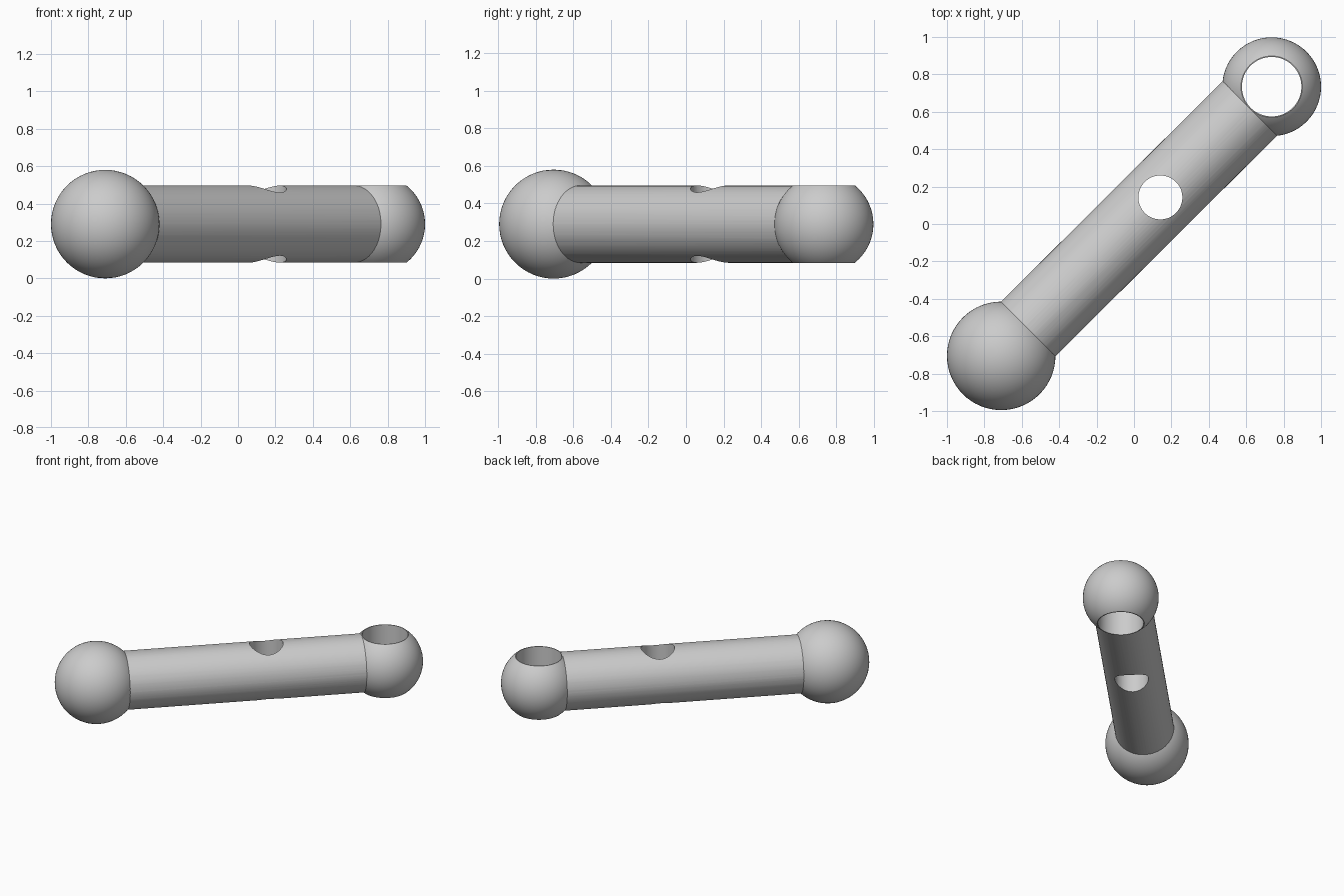
import bpy, bmesh
from mathutils import Vector

cube = bpy.data.objects.get("Cube")
if cube:
    bpy.data.objects.remove(cube, do_unlink=True)

grey = bpy.data.materials.new("plain grey")
grey.use_nodes = True
colour = (0.6, 0.6, 0.6, 1)
grey.diffuse_color = colour
grey.node_tree.nodes["Principled BSDF"].inputs["Base Color"].default_value = colour

BALL = Vector((-0.71, -0.705, 0.29))
RING = Vector((0.736, 0.734, 0.29))
HOLE = Vector((0.141, 0.142, 0.29))
BALL_R, RING_R, BAR_R = 0.29, 0.264, 0.206


def finish(bm, name):
    mesh = bpy.data.meshes.new(name)
    bmesh.ops.recalc_face_normals(bm, faces=bm.faces)
    bm.to_mesh(mesh)
    bm.free()
    mesh.materials.append(grey)
    ob = bpy.data.objects.new(name, mesh)
    bpy.context.collection.objects.link(ob)
    return ob


def sphere(name, centre, radius, flat=None):
    """Sphere, optionally sliced flat above and below its centre."""
    bm = bmesh.new()
    bmesh.ops.create_uvsphere(bm, u_segments=64, v_segments=32, radius=radius)
    if flat:
        for side in (1, -1):
            cut = bmesh.ops.bisect_plane(
                bm, geom=bm.verts[:] + bm.edges[:] + bm.faces[:],
                plane_co=(0, 0, side * flat), plane_no=(0, 0, side), clear_outer=True)
            edges = [e for e in cut["geom_cut"] if isinstance(e, bmesh.types.BMEdge)]
            bmesh.ops.contextual_create(bm, geom=edges)
    bmesh.ops.translate(bm, verts=bm.verts, vec=centre)
    return finish(bm, name)


def rod(name, start, end, radius):
    bm = bmesh.new()
    axis = end - start
    bmesh.ops.create_cone(bm, cap_ends=True, segments=64, radius1=radius,
                          radius2=radius, depth=axis.length)
    ob = finish(bm, name)
    ob.rotation_mode = 'QUATERNION'
    ob.rotation_quaternion = axis.to_track_quat('Z', 'Y')
    ob.location = (start + end) / 2
    return ob


# Solid parts: bar, full ball and flattened ring end
link = rod("link_bar", BALL, RING, BAR_R)
ball = sphere("ball_end", BALL, BALL_R)
ring = sphere("ring_end", RING, RING_R, flat=0.2065)

# Vertical cutters for the ring bore and the middle hole
up = Vector((0, 0, 0.5))
bore = rod("ring_bore_cutter", RING - up, RING + up, 0.159)
middle = rod("middle_hole_cutter", HOLE - up, HOLE + up, 0.1175)

# Join the solids, then drill the holes
bpy.context.view_layer.objects.active = link
link.select_set(True)
steps = [(ball, 'UNION'), (ring, 'UNION'), (bore, 'DIFFERENCE'), (middle, 'DIFFERENCE')]
for other, operation in steps:
    mod = link.modifiers.new(other.name, 'BOOLEAN')
    mod.object = other
    mod.operation = operation
    mod.solver = 'EXACT'
    bpy.ops.object.modifier_apply(modifier=mod.name)
for other, operation in steps:
    bpy.data.objects.remove(other, do_unlink=True)

bpy.ops.object.shade_smooth_by_angle(angle=0.4)
